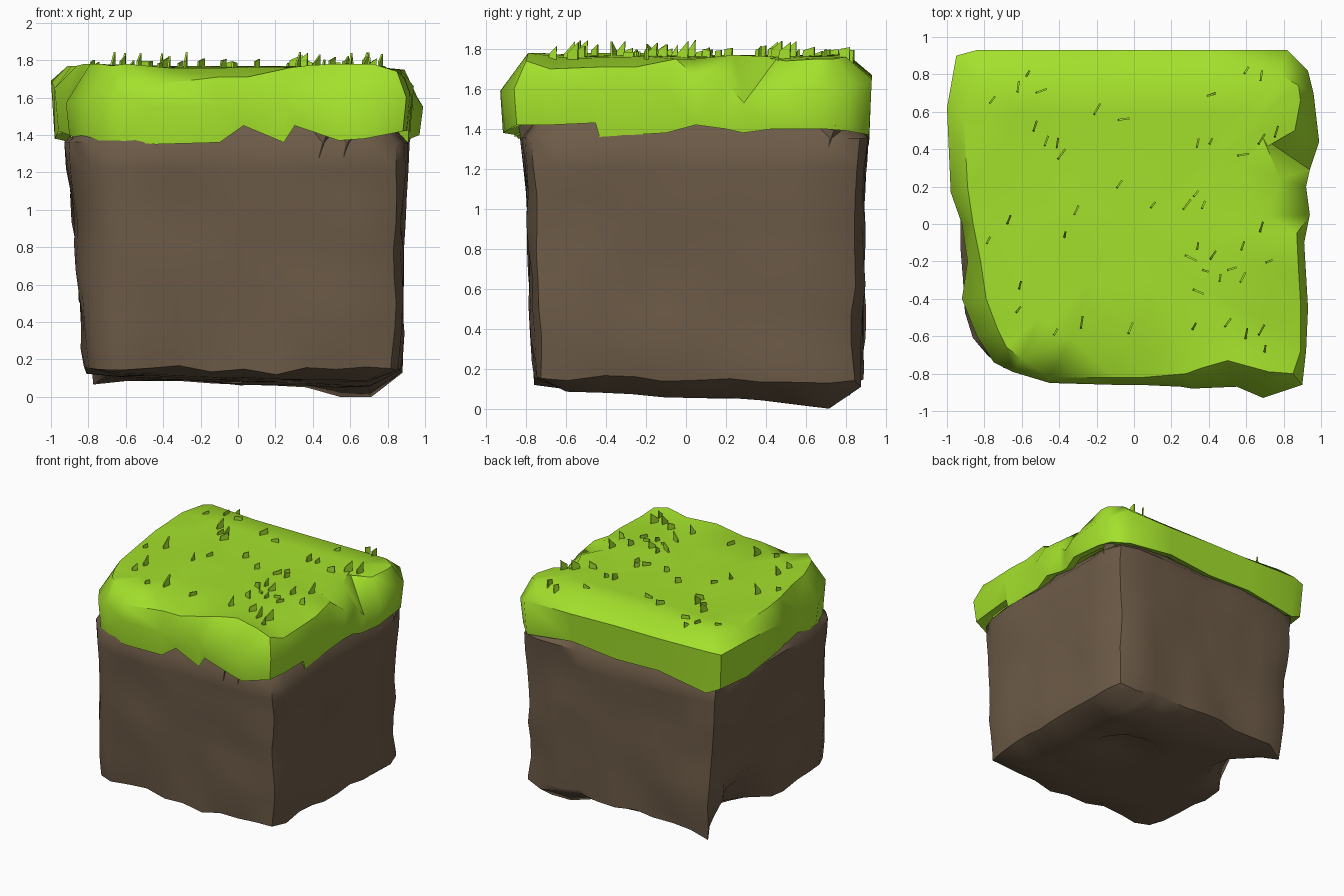
import bpy, bmesh, math, random
from mathutils import Vector, noise

random.seed(4)
old = bpy.data.objects.get("Cube")
if old:
    bpy.data.objects.remove(old, do_unlink=True)


def material(name, color):
    mat = bpy.data.materials.new(name)
    mat.use_nodes = True
    mat.diffuse_color = color
    mat.node_tree.nodes["Principled BSDF"].inputs["Base Color"].default_value = color
    return mat


GRASS = material("grass green", (0.37, 0.75, 0.025, 1))
DIRT = material("dirt brown", (0.153, 0.105, 0.064, 1))


def finish(bm, name, mat, angle=None):
    bmesh.ops.recalc_face_normals(bm, faces=bm.faces)
    mesh = bpy.data.meshes.new(name)
    bm.to_mesh(mesh)
    bm.free()
    mesh.materials.append(mat)
    obj = bpy.data.objects.new(name, mesh)
    bpy.context.collection.objects.link(obj)
    if angle:
        bpy.ops.object.select_all(action="DESELECT")
        obj.select_set(True)
        bpy.context.view_layer.objects.active = obj
        bpy.ops.object.shade_smooth_by_angle(angle=math.radians(angle))
    return obj


def mix(a, b, t):
    return a + (b - a) * t


def bump(p, center, radius):
    """Soft falloff from one at the center to zero at the radius."""
    return max(0.0, 1 - (p - Vector(center)).length / radius)


# Dirt block: a gridded cube, rounded, tapered to the base and roughened
def shape_dirt(co):
    n = co.copy()
    t = (co.z + 1) / 2
    # The front left corner is rounded more than the others, mostly at the top
    radius = mix(0.22, 0.5, t) if co.x < 0 and co.y < 0 else 0.16
    limit = 1 - radius
    core = Vector([max(-limit, min(limit, c)) for c in (co.x, co.y)] + [co.z])
    off = co - core
    if off.length > radius:
        n = core + off.normalized() * radius
    x = mix(mix(-0.81, -0.92, t), mix(0.86, 0.91, t), (n.x + 1) / 2)
    y = mix(mix(-0.75, -0.82, t), mix(0.87, 0.9, t), (n.y + 1) / 2)
    if co.z > 0.99:
        x, y = x * 0.86, y * 0.86
    base = 0.08 - 0.03 * co.x - 0.025 * co.y
    if co.z < -0.99 and max(abs(co.x), abs(co.y)) > 0.95:
        base = 0.145 + 0.07 * noise.noise(co * 3)
    p = Vector((x, y, mix(base, 1.5, t)))
    rough = noise.noise_vector(p * 3.1) * 0.035
    rough.z *= 0.5 * (1 - t)
    p += rough
    # Groove on the left wall, hollow under the base, low spot near the rear corner
    p.x += 0.36 * bump(p, (-0.83, 0.43, 0.12), 0.38)
    p.z += 0.16 * bump(p, (0.25, 0.2, 0.06), 0.22)
    p.z -= 0.06 * bump(p, (0.6, 0.74, 0.04), 0.25)
    # The rear left corner hangs lower than the walls beside it
    p.z -= 0.1 * bump(p, (-0.8, 0.86, 0.14), 0.25)
    p.z = max(p.z, 0)
    return p


bm = bmesh.new()
bmesh.ops.create_cube(bm, size=2)
bmesh.ops.subdivide_edges(bm, edges=bm.edges[:], cuts=9, use_grid_fill=True)
for v in bm.verts:
    v.co = shape_dirt(v.co.copy())
finish(bm, "dirt_block", DIRT, 48)

# Grass outline in hundredths: x, y, hem height, shoulder height
OUTLINE = [
    (-75, -74, 137, 160), (-65, -79, 137, 162), (-45, -85, 135, 155), (-10, -86, 136, 155),
    (3, -86, 145, 158), (25, -87, 136, 158), (31, -88, 145, 160), (55, -87, 137, 162),
    (69, -93, 138, 159), (90, -86, 142, 160), (92, -68, 142, 162), (93, -46, 143, 160),
    (93, -44, 136, 160), (91, -10, 138, 160), (94, 5, 142, 166), (92, 20, 140, 163),
    (94, 29, 138, 153), (99, 44, 140, 155), (96, 70, 140, 160), (93, 82, 139, 160),
    (82, 93, 137, 165), (40, 93, 142, 165), (0, 93, 138, 166), (-40, 93, 139, 166),
    (-84, 93, 132, 167), (-95, 90, 137, 166), (-100, 62, 138, 169), (-98, 17, 142, 165),
    (-92, 0, 140, 160), (-89, -20, 136, 160), (-92, -40, 140, 157), (-84, -60, 136, 160)]

# Upper rim of the grass in hundredths: x, y, height
RIM = [
    (-68, -66, 177), (-60, -72, 178), (-45, -82, 167), (-10, -82, 171),
    (5, -82, 171), (28, -80, 176), (36, -77, 177), (50, -73, 178),
    (72, -79, 178), (85, -80, 174), (89, -68, 170), (89, -42, 171),
    (88, -25, 171), (87, -5, 175), (72, 4, 175), (78, 24, 177),
    (69, 46, 176), (86, 50, 174), (89, 66, 175), (88, 74, 175),
    (78, 80, 176), (40, 78, 177), (0, 78, 177), (-40, 78, 177),
    (-80, 80, 178), (-86, 78, 177), (-91, 58, 177), (-89, 20, 177),
    (-86, 0, 177), (-82, -20, 178), (-79, -40, 178), (-73, -56, 178)]

outline = [Vector(p) / 100 for p in OUTLINE]
rim = [Vector(p) / 100 for p in RIM]


def ground(x, y):
    return 1.76 + 0.02 * noise.noise(Vector((x * 2, y * 2, 5)))


# Grass cap: rings lofted from under the hem up over the shoulder to the middle
bm = bmesh.new()
rings = [
    [(p.x * 0.88, p.y * 0.88, p.z + 0.04) for p in outline],
    [(p.x * 0.98, p.y * 0.985, p.z) for p in outline],
    [(p.x, p.y, p.w) for p in outline],
    [tuple(p) for p in rim]]
for scale in (0.75, 0.4):
    rings.append([(p.x * scale, p.y * scale, ground(p.x * scale, p.y * scale)) for p in rim])
rings = [[bm.verts.new(p) for p in ring] for ring in rings]
count = len(outline)
for low, high in zip(rings, rings[1:]):
    for i in range(count):
        j = (i + 1) % count
        bm.faces.new((low[i], low[j], high[j], high[i]))
middle = bm.verts.new((0, 0, ground(0, 0)))
for i in range(count):
    bm.faces.new((rings[-1][i], rings[-1][(i + 1) % count], middle))
bmesh.ops.triangulate(bm, faces=[f for f in bm.faces if len(f.verts) == 4])
finish(bm, "grass_cap", GRASS, 50)

# Grass blades: thin upright plates with slanted tips, placed in hundredths
BLADES = [
    (-76, 66), (-62, 73), (-57, 80), (-50, 71), (-53, 52), (-47, 44), (-39, 37), (-41, 43),
    (-31, 7), (-37, -6), (-67, 2), (-78, -9), (-61, -33), (-62, -46), (-42, -58), (-28, -53),
    (-20, 61), (-6, 56), (-8, 21), (10, 10), (28, 10), (33, 16), (37, 10), (34, 43),
    (41, 44), (41, 69), (60, 82), (68, 79), (58, 37), (68, 45), (76, 49), (68, -2),
    (30, -18), (34, -12), (42, -17), (38, -25), (34, -36), (46, -29), (52, -24), (58, -12),
    (58, -29), (72, -20), (32, -55), (50, -53), (60, -59), (68, -57), (70, -67), (-2, -56)]
bm = bmesh.new()
for bx, by in BLADES:
    turn = math.radians(random.uniform(50, 85) if random.random() < 0.8 else random.uniform(-30, 30))
    along = Vector((math.cos(turn), math.sin(turn), 0)) * random.uniform(0.018, 0.036)
    side = Vector((-along.y, along.x, 0)).normalized() * 0.005
    foot = Vector((bx / 100, by / 100, 1.72))
    tall, tip = random.uniform(0.05, 0.08), random.uniform(0.065, 0.125)
    shape = [foot - along, foot + along,
             foot + along * 1.1 + Vector((0, 0, tip)), foot - along * 0.7 + Vector((0, 0, tall))]
    front = [bm.verts.new(p + side) for p in shape]
    back = [bm.verts.new(p - side) for p in shape]
    bm.faces.new(front)
    bm.faces.new(back[::-1])
    for i in range(4):
        j = (i + 1) % 4
        bm.faces.new((front[i], back[i], back[j], front[j]))
finish(bm, "grass_blades", GRASS)

# Jagged slivers of dirt hanging from under the hem
CHIPS = [(0.45, -0.81), (0.58, -0.81), (0.9, 0.72)]
bm = bmesh.new()
for cx, cy in CHIPS:
    c = Vector((cx, cy, 1.42))
    out = Vector((1, 0, 0) if cx > 0.8 else (0, -1, 0))
    across = Vector((-out.y, out.x, 0)) * 0.07
    verts = [bm.verts.new(p) for p in (
        c - across - out * 0.06, c + across - out * 0.06,
        c + out * 0.03 + across * 0.4, c - Vector((0, 0, 0.2)) - across * 0.5 - out * 0.01)]
    for skip in range(4):
        bm.faces.new([v for i, v in enumerate(verts) if i != skip])
finish(bm, "dirt_slivers", DIRT)
